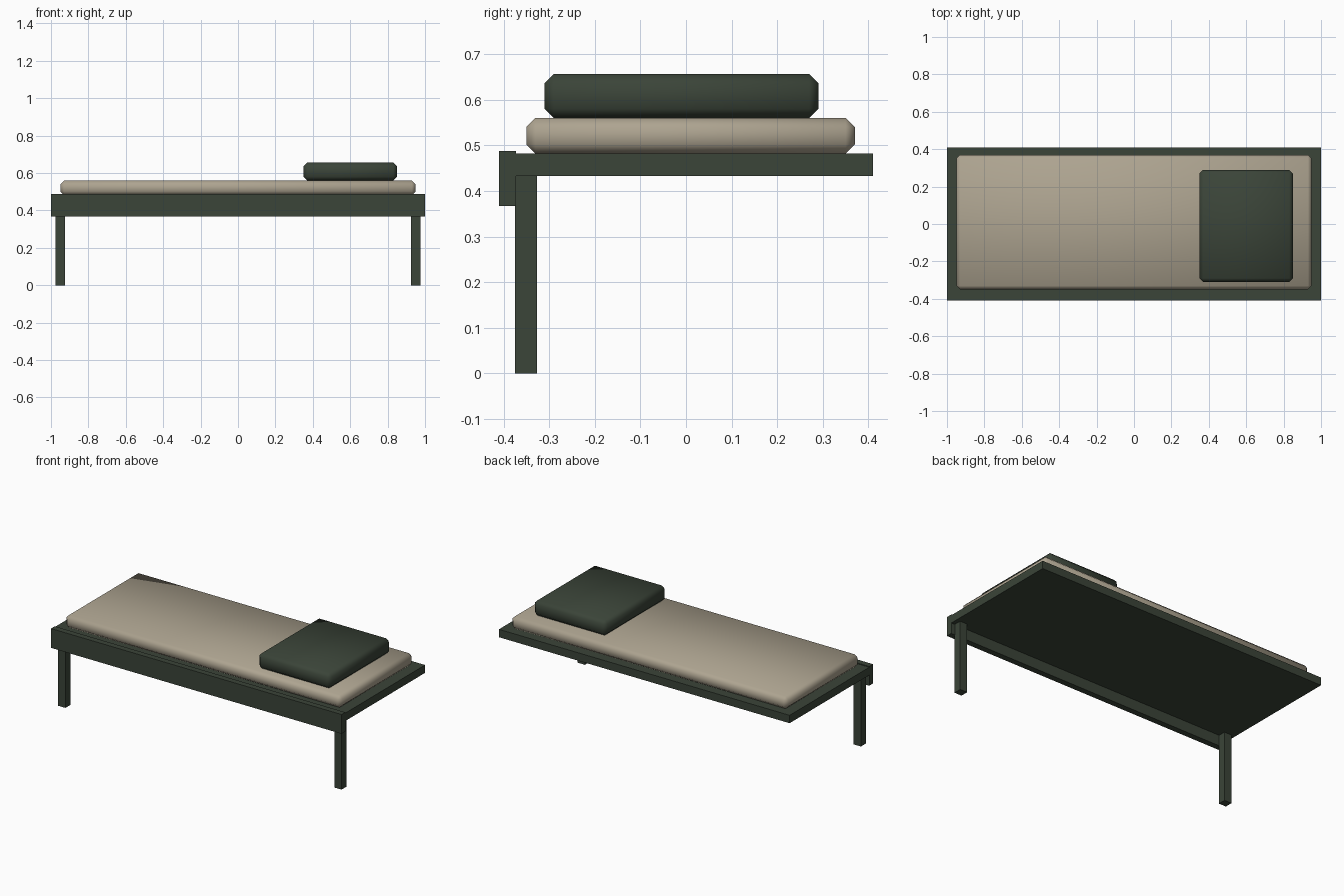
import bpy, bmesh

if "Cube" in bpy.data.objects:
    bpy.data.objects.remove(bpy.data.objects["Cube"])


def material(name, rgb):
    m = bpy.data.materials.new(name)
    m.diffuse_color = (*rgb, 1)
    m.use_nodes = True
    m.node_tree.nodes["Principled BSDF"].inputs["Base Color"].default_value = m.diffuse_color
    return m


green = material("dark green", (0.043, 0.058, 0.040))
beige = material("beige fabric", (0.42, 0.37, 0.28))


def box(name, mat, x, y, z, chamfer=0.0):
    """Box from (min, max) ranges, with optional soft chamfered edges."""
    bm = bmesh.new()
    bmesh.ops.create_cube(bm, size=1)
    for v in bm.verts:
        v.co = [r[0] if c < 0 else r[1] for c, r in zip(v.co, (x, y, z))]
    if chamfer:
        bmesh.ops.bevel(bm, geom=bm.edges[:], offset=chamfer, segments=1,
                        profile=0.5, affect='EDGES')
        for f in bm.faces:
            f.smooth = True
    bmesh.ops.recalc_face_normals(bm, faces=bm.faces[:])
    me = bpy.data.meshes.new(name)
    bm.to_mesh(me)
    bm.free()
    me.materials.append(mat)
    ob = bpy.data.objects.new(name, me)
    bpy.context.collection.objects.link(ob)
    return ob


# Bed board and front rail
box("board", green, (-1, 1), (-0.373, 0.41), (0.433, 0.482))
box("front_rail", green, (-1, 1), (-0.41, -0.373), (0.367, 0.487))

# Two front legs (the back edge has none)
for side, x in (("left", -0.95), ("right", 0.95)):
    box(f"front_leg_{side}", green, (x - 0.025, x + 0.025),
        (-0.375, -0.327), (0, 0.433))

# Mattress and pillow
box("mattress", beige, (-0.95, 0.95), (-0.35, 0.37), (0.482, 0.56), 0.02)
box("pillow", green, (0.35, 0.85), (-0.31, 0.29), (0.56, 0.656), 0.02)
